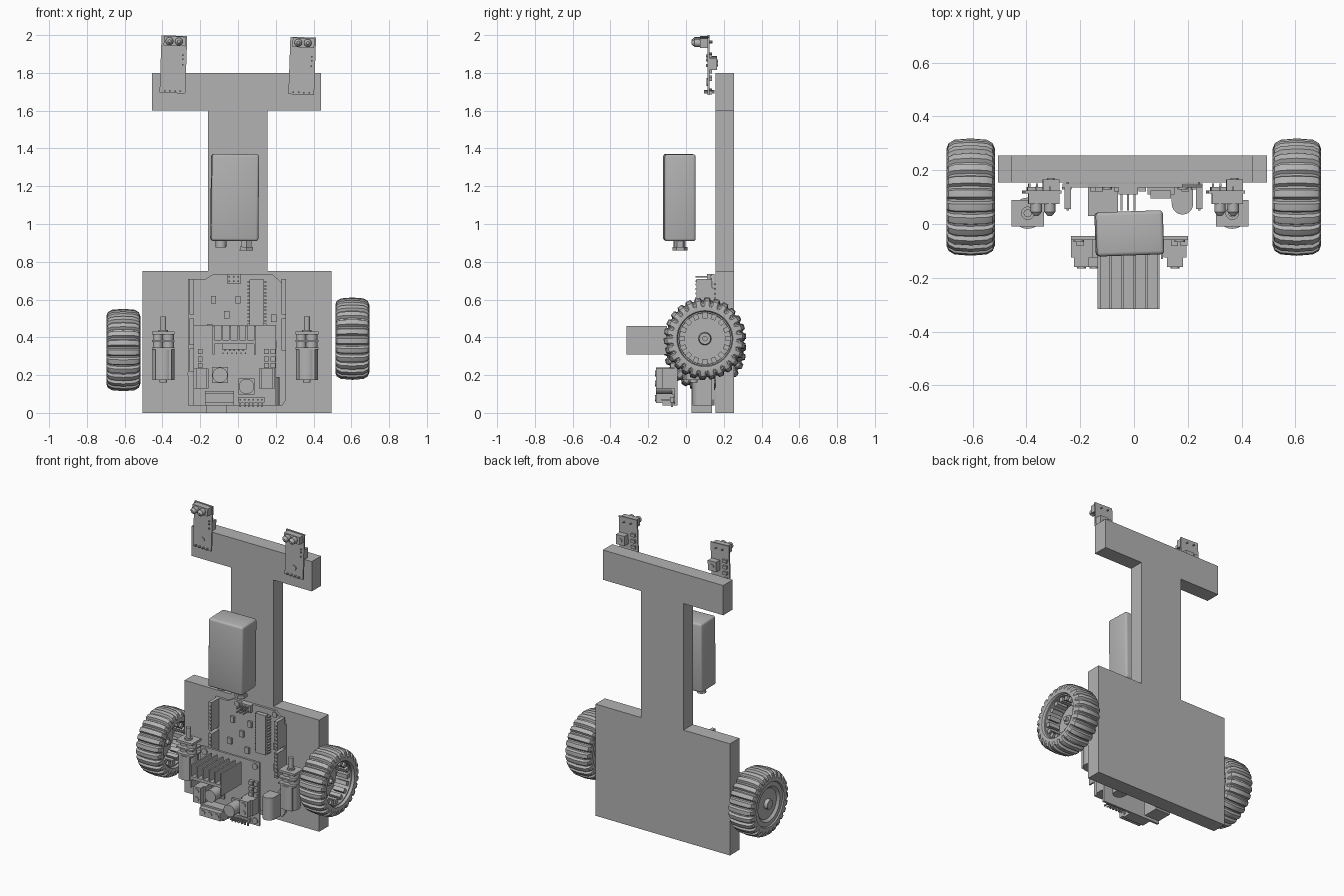
import bpy, bmesh, math
from mathutils import Matrix, Vector

default = bpy.data.objects.get("Cube")
if default:
    bpy.data.objects.remove(default)

grey = bpy.data.materials.new("plain_grey")
grey.use_nodes = True
tone = (0.45, 0.45, 0.45, 1)
grey.diffuse_color = tone
grey.node_tree.nodes["Principled BSDF"].inputs["Base Color"].default_value = tone


class Part:
    """Collects simple solids into one named object."""

    def __init__(self, name):
        self.name, self.bm = name, bmesh.new()

    def box(self, x, y, z, bevel=0.0):
        size = Matrix.Diagonal((x[1] - x[0], y[1] - y[0], z[1] - z[0], 1))
        mid = Vector((sum(x) / 2, sum(y) / 2, sum(z) / 2))
        verts = bmesh.ops.create_cube(self.bm, size=1, matrix=Matrix.Translation(mid) @ size)["verts"]
        if bevel:
            edges = list({e for v in verts for e in v.link_edges})
            bmesh.ops.bevel(self.bm, geom=edges, offset=bevel, segments=3, affect='EDGES', profile=0.5)
        return self

    def rod(self, start, end, r, r2=None, sides=20):
        a, b = Vector(start), Vector(end)
        turn = (b - a).to_track_quat('Z', 'Y').to_matrix().to_4x4()
        bmesh.ops.create_cone(self.bm, cap_ends=True, segments=sides, radius1=r,
                              radius2=r if r2 is None else r2, depth=(b - a).length,
                              matrix=Matrix.Translation((a + b) / 2) @ turn)
        return self

    def slab(self, outline, y):
        """Extrude an x-z outline along y."""
        face = self.bm.faces.new([self.bm.verts.new((px, y[0], pz)) for px, pz in outline])
        new = bmesh.ops.extrude_face_region(self.bm, geom=[face])["geom"]
        bmesh.ops.translate(self.bm, vec=(0, y[1] - y[0], 0),
                            verts=[g for g in new if isinstance(g, bmesh.types.BMVert)])
        return self

    def done(self, loc=(0, 0, 0), rot=(0, 0, 0), smooth=True):
        bmesh.ops.recalc_face_normals(self.bm, faces=self.bm.faces)
        mesh = bpy.data.meshes.new(self.name)
        self.bm.to_mesh(mesh)
        self.bm.free()
        mesh.materials.append(grey)
        obj = bpy.data.objects.new(self.name, mesh)
        bpy.context.collection.objects.link(obj)
        obj.location, obj.rotation_euler = loc, rot
        if smooth:
            bpy.ops.object.select_all(action='DESELECT')
            obj.select_set(True)
            bpy.context.view_layer.objects.active = obj
            bpy.ops.object.shade_smooth_by_angle(angle=math.radians(30))
        return obj


# Body: wide base, neck and cross bar in one plate
body = [(-.505, 0), (.495, 0), (.495, .75), (.155, .75), (.155, 1.6), (.44, 1.6),
        (.44, 1.8), (-.455, 1.8), (-.455, 1.6), (-.16, 1.6), (-.16, .75), (-.505, .75)]
Part("body_plate").slab(body, (.155, .255)).done(smooth=False)


# Wheels: turned profile with grooves cut round the tread, open towards +x
def wheel(name, loc):
    part = Part(name)
    bm = part.bm
    profile = [(-.088, 0), (-.088, .03), (-.065, .034), (-.065, .1), (-.08, .115), (-.08, .143),
               (-.088, .148), (-.09, .18), (-.082, .2), (-.06, .213), (0, .218), (.06, .213),
               (.082, .2), (.09, .18), (.088, .148), (.08, .143), (.07, .143), (.07, .136),
               (-.04, .134), (-.04, .034), (.01, .03), (.01, 0)]
    lugs, per = 26, 6
    rings = []
    for i in range(lugs * per):
        a = math.tau * i / (lugs * per)
        ring = []
        for x, r in profile:
            if i % per >= 4 and r > .17:
                r -= .014
            ring.append(bm.verts.new((x, r * math.cos(a), r * math.sin(a))))
        rings.append(ring)
    for i, ring in enumerate(rings):
        nxt = rings[(i + 1) % len(rings)]
        for j in range(len(profile) - 1):
            bm.faces.new((ring[j], ring[j + 1], nxt[j + 1], nxt[j]))
    bmesh.ops.remove_doubles(bm, verts=bm.verts, dist=1e-5)
    # Ribs round the inside of the rim
    for i in range(16):
        before = set(bm.verts)
        part.box((-.02, .06), (-.013, .013), (.108, .138))
        new = [v for v in bm.verts if v not in before]
        bmesh.ops.rotate(bm, verts=new, cent=(0, 0, 0),
                         matrix=Matrix.Rotation(math.tau * i / 16, 3, 'X'))
    part.rod((-.04, 0, 0), (.03, 0, 0), .014)
    part.done(loc)


wheel("right_wheel", (-.607, .1, .333))
wheel("left_wheel", (.605, .1, .393))

# Battery with two terminals underneath
battery = Part("battery").box((-.125, .125), (-.082, .082), (.01, .47), .014)
battery.rod((-.07, 0, -.025), (-.07, 0, .015), .028, sides=20)
battery.rod((.065, 0, -.02), (.065, 0, .015), .03, sides=6)
battery.rod((.065, 0, -.04), (.065, 0, -.02), .04, sides=6)
battery.done((-.02, -.035, .9), (0, math.radians(.6), math.radians(2)))

# Controller board
board = Part("controller_board")
board.slab([(-.265, .04), (.235, .04), (.255, .07), (.255, .66), (.22, .7), (.18, .735),
            (-.13, .735), (-.17, .71), (-.265, .71)], (.135, .15))
for x, z in ((-.1, .71), (.18, .71), (.23, .205), (-.25, .205)):
    board.rod((x, .137, z), (x, .128, z), .018)
board.done()

headers = Part("pin_headers")
for x, spans in ((-.246, ((.52, .71), (.36, .5), (.22, .34))), (.242, ((.52, .71), (.33, .5)))):
    for low, high in spans:
        headers.box((x - .012, x + .012), (.055, .137), (low, high))
        for k in range(int((high - low) / .024)):
            z = low + .016 + k * .024
            headers.box((x - .005, x + .005), (.05, .056), (z - .005, z + .005))
            headers.box((x - .004, x + .004), (.148, .162), (z - .004, z + .004))
headers.box((-.058, .015), (.11, .137), (.685, .735))
for x in (-.046, -.022, .002):
    for z in (.698, .722):
        headers.box((x - .004, x + .004), (.05, .112), (z - .004, z + .004))
headers.done(smooth=False)

chip = Part("processor_chip").box((.062, .138), (.095, .125), (.44, .705))
for k in range(14):
    z = .452 + k * .0185
    chip.box((.05, .15), (.11, .137), (z - .004, z + .004))
chip.done(smooth=False)

Part("usb_socket").box((-.17, -.06), (.03, .137), (0, .17)).done(smooth=False)
jack = Part("power_jack").box((.14, .22), (.08, .137), (.04, .19))
jack.rod((.18, .075, .04), (.18, .075, .19), .04).done()
small = Part("controller_components")
for x, z in ((-.13, .6), (-.06, .52), (-.15, .45), (0, .6), (-.02, .42), (.19, .5), (.19, .36), (.03, .3)):
    small.box((x - .014, x + .014), (.12, .137), (z - .02, z + .02))
small.done(smooth=False)

# Motor driver board and its parts
driver = Part("driver_board").box((-.235, .2), (-.06, -.045), (.04, .465))
for x in (-.205, .17):
    for z in (.07, .435):
        driver.rod((x, -.055, z), (x, -.067, z), .02)
driver.done()

sink = Part("heat_sink").box((-.135, .095), (-.315, -.1), (.365, .385))
for k in range(6):
    x = -.13 + k * .044
    sink.box((x - .005, x + .005), (-.315, -.1), (.31 if k in (0, 5) else .38, .46))
sink.done(smooth=False)
driver_chip = Part("driver_chip").box((-.085, .045), (-.24, -.12), (.335, .368))
for k in range(11):
    x = -.08 + k * .012
    driver_chip.box((x - .003, x + .003), (-.13, -.05), (.312 + .016 * (k % 2), .32 + .016 * (k % 2)))
driver_chip.done(smooth=False)

caps = Part("capacitors")
for x, z in ((-.095, .2), (.045, .14)):
    caps.box((x - .042, x + .042), (-.075, -.058), (z - .042, z + .042))
    caps.rod((x, -.07, z), (x, -.16, z), .04, sides=32)
caps.done()


def terminal(name, x, z, along_x):
    part = Part(name).box(x, (-.125, -.055), z)
    inset = .012
    wide = (x, (z[0] + inset, z[1] - inset)) if along_x else ((x[0] + inset, x[1] - inset), z)
    part.box(wide[0], (-.16, -.12), wide[1])
    count = 3 if along_x else 2
    for k in range(count):
        t = (k + .5) / count
        px = x[0] + (x[1] - x[0]) * t if along_x else sum(x) / 2
        pz = sum(z) / 2 if along_x else z[0] + (z[1] - z[0]) * t
        part.rod((px, -.155, pz), (px, -.165, pz), .016)
    part.done()


terminal("right_terminal", (-.235, -.155), (.13, .235), False)
terminal("left_terminal", (.11, .195), (.13, .235), False)
terminal("bottom_terminal", (-.175, -.02), (.04, .115), True)

bits = Part("driver_components").box((0, .14), (-.085, -.058), (.055, .085))
for k in range(6):
    x = .012 + k * .023
    bits.box((x - .004, x + .004), (-.13, -.08), (.066, .074))
    bits.box((x - .004, x + .004), (-.08, -.07), (.03, .074))
for x in (-.2, .15, .185):
    for z in (.25, .285, .325):
        bits.box((x - .013, x + .013), (-.082, -.058), (z - .013, z + .013))
bits.done(smooth=False)

# Gear motors
for name, x in (("right_motor", -.395), ("left_motor", .365)):
    motor = Part(name).box((-.042, .042), (-.05, .05), (.175, .335))
    motor.rod((0, 0, .175), (0, 0, .335), .058, sides=32)
    motor.rod((0, 0, .16), (0, 0, .176), .02)
    for low, high in ((.335, .345), (.375, .385), (.415, .43)):
        motor.box((-.06, .06), (-.05, .05), (low, high))
    for px, r in ((-.03, .026), (.025, .032)):
        motor.rod((px, 0, .34), (px, 0, .42), r)
    motor.rod((0, 0, .42), (0, 0, .44), .025)
    motor.rod((0, 0, .43), (0, 0, .51), .015)
    motor.done((x, .04, 0))

# Distance sensors on the cross bar, leaning slightly
for name, x, z in (("right_sensor", -.342, 1.845), ("left_sensor", .34, 1.837)):
    s = Part(name).box((-.068, .068), (.114, .124), (-.152, .152))
    s.box((-.055, .06), (.075, .116), (.098, .148))
    for px in (-.025, .025):
        s.rod((px, .08, .122), (px, .045, .122), .021)
        s.rod((px, .046, .122), (px, .03, .122), .021, .008)
        s.box((px - .003, px + .003), (.12, .14), (.119, .125))
    s.rod((0, .115, -.09), (0, .108, -.09), .017)
    s.box((.002, .064), (.122, .165), (-.02, .045))
    s.rod((.033, .16, .012), (.033, .17, .012), .014)
    for k in range(4):
        px = -.042 + k * .028
        s.box((px - .004, px + .004), (.095, .15), (-.145, -.137))
        s.box((-.055, -.025), (.122, .138), (-.08 + k * .04, -.06 + k * .04))
    s.box((-.052, .052), (.122, .138), (-.15, -.13))
    for pz in (0, .03, .05):
        s.box((.045, .053), (.106, .116), (pz - .004, pz + .004))
    s.done((x, 0, z), (0, math.radians(2), 0))
